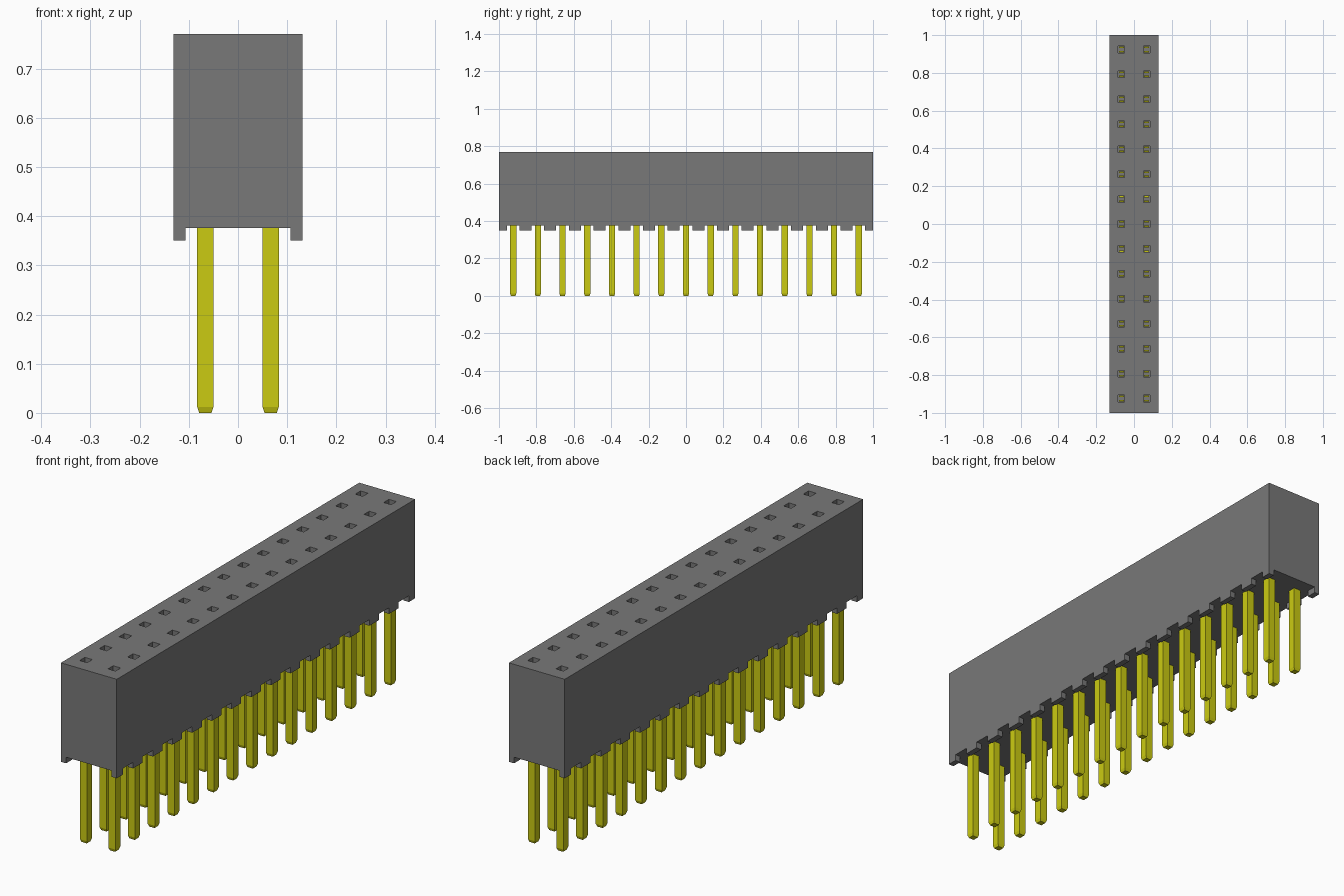
import bpy, bmesh
from mathutils import Vector, Matrix

if "Cube" in bpy.data.objects:
    bpy.data.objects.remove(bpy.data.objects["Cube"])

PITCH, COUNT = 0.132, 15
HALF_X, PIN_X = 0.131, 0.0665
BASE, TOP = 0.376, 0.77
HOLE, HOLE_DEPTH = 0.0175, 0.3
NOTCH, FOOT_X, FOOT_H = 0.034, 0.107, 0.026
PIN = 0.0165
rows = [(i - (COUNT - 1) / 2) * PITCH for i in range(COUNT)]


def material(name, colour):
    m = bpy.data.materials.new(name)
    m.use_nodes = True
    m.diffuse_color = colour
    m.node_tree.nodes["Principled BSDF"].inputs["Base Color"].default_value = colour
    return m


grey = material("grey plastic", (0.19, 0.19, 0.19, 1))
yellow = material("yellow metal", (0.6, 0.6, 0.006, 1))


def finish(name, bm, mat):
    bmesh.ops.recalc_face_normals(bm, faces=bm.faces)
    mesh = bpy.data.meshes.new(name)
    bm.to_mesh(mesh)
    bm.free()
    mesh.materials.append(mat)
    obj = bpy.data.objects.new(name, mesh)
    bpy.context.collection.objects.link(obj)
    return obj


def box(bm, centre, size):
    mat = Matrix.Translation(centre) @ Matrix.Diagonal((*size, 1))
    return bmesh.ops.create_cube(bm, size=1, matrix=mat)["verts"]


def extrude_down(bm, faces, depth):
    out = bmesh.ops.extrude_face_region(bm, geom=faces)["geom"]
    verts = [v for v in out if isinstance(v, bmesh.types.BMVert)]
    bmesh.ops.translate(bm, verts=verts, vec=(0, 0, -depth))
    bmesh.ops.delete(bm, geom=[f for f in faces if f.is_valid], context="FACES_ONLY")


# Housing: a block sliced into cells, with sockets sunk and feet pulled down
bm = bmesh.new()
box(bm, (0, 0, (BASE + TOP) / 2), (2 * HALF_X, 2, TOP - BASE))
cuts = [((1, 0, 0), s * x) for s in (-1, 1)
        for x in (FOOT_X, PIN_X - HOLE, PIN_X + HOLE)]
cuts += [((0, 1, 0), y + d) for y in rows for d in (-NOTCH, -HOLE, HOLE, NOTCH)]
for axis, offset in cuts:
    bmesh.ops.bisect_plane(bm, geom=bm.verts[:] + bm.edges[:] + bm.faces[:],
                           plane_co=Vector(axis) * offset, plane_no=axis)


def row_gap(y):
    return min(abs(y - r) for r in rows)


sockets, feet = [], []
for f in bm.faces:
    c = f.calc_center_median()
    if f.normal.z > 0.9 and abs(abs(c.x) - PIN_X) < HOLE and row_gap(c.y) < HOLE:
        sockets.append(f)
    elif f.normal.z < -0.9 and abs(c.x) > FOOT_X and row_gap(c.y) > NOTCH:
        feet.append(f)
extrude_down(bm, sockets, HOLE_DEPTH)
extrude_down(bm, feet, FOOT_H)
bmesh.ops.dissolve_limit(bm, angle_limit=0.01, verts=bm.verts, edges=bm.edges)
finish("housing", bm, grey)

# Pins with tapered tips, and a pair of spring leaves inside each socket
pins, leaves = bmesh.new(), bmesh.new()
floor = TOP - HOLE_DEPTH
for x in (-PIN_X, PIN_X):
    for y in rows:
        verts = box(pins, (x, y, (BASE + 0.008) / 2), (2 * PIN, 2 * PIN, BASE - 0.008))
        bmesh.ops.translate(pins, verts=verts, vec=(0, 0, 0.004))
        bottom = [f for f in pins.faces if f.normal.z < -0.9 and
                  all(v in verts for v in f.verts)]
        tip = bmesh.ops.extrude_face_region(pins, geom=bottom)["geom"]
        bmesh.ops.delete(pins, geom=bottom, context="FACES_ONLY")
        for v in (g for g in tip if isinstance(g, bmesh.types.BMVert)):
            v.co = (x + (v.co.x - x) * 0.75, y + (v.co.y - y) * 0.75, 0)
        for side in (-1, 1):
            box(leaves, (x, y + side * 0.011, floor + 0.1), (0.026, 0.008, 0.2))
finish("pins", pins, yellow)
finish("socket_contacts", leaves, yellow)
